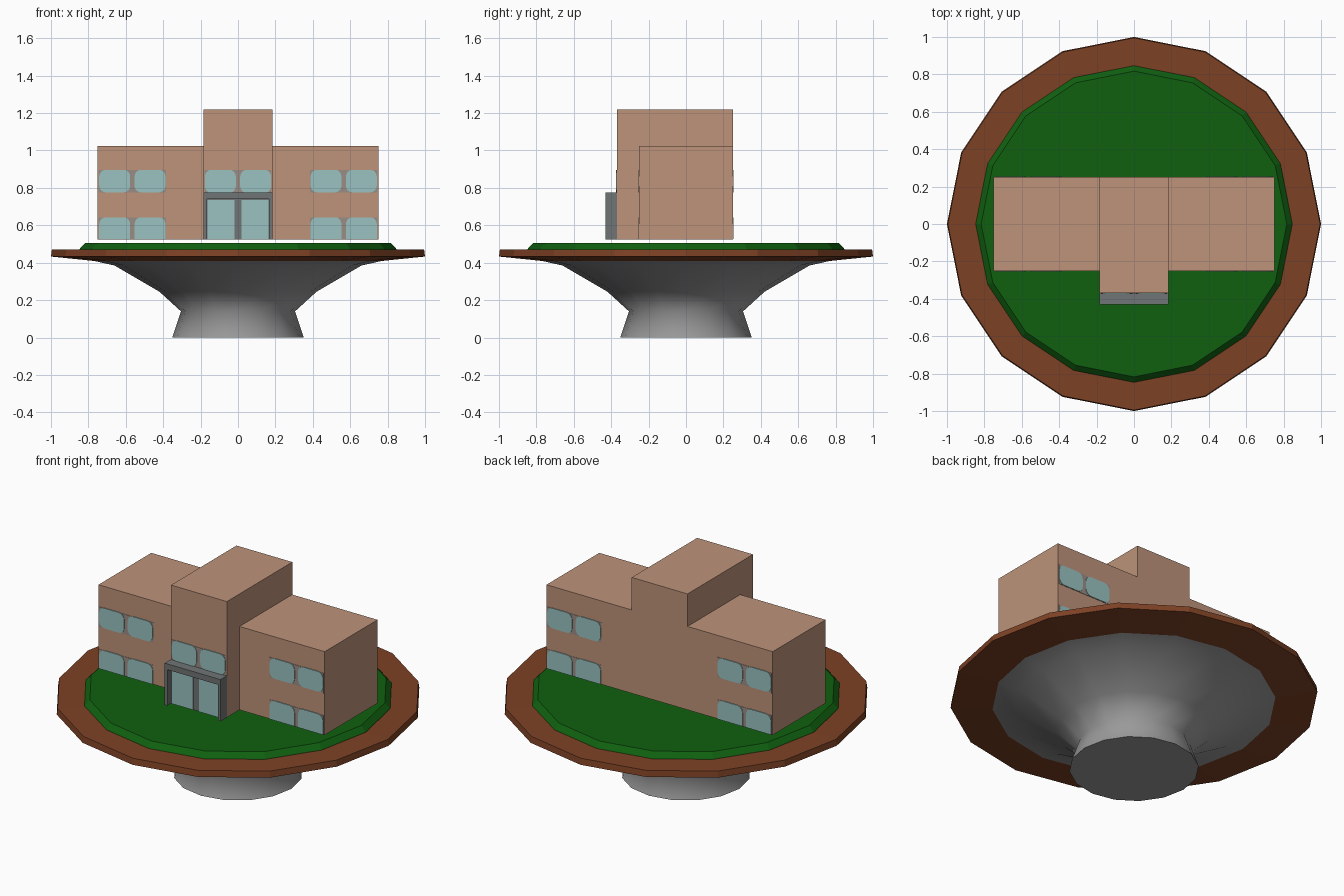
import bpy, bmesh, math

if "Cube" in bpy.data.objects:
    bpy.data.objects.remove(bpy.data.objects["Cube"])


def material(name, rgb):
    m = bpy.data.materials.new(name)
    m.diffuse_color = (*rgb, 1)
    m.use_nodes = True
    m.node_tree.nodes["Principled BSDF"].inputs["Base Color"].default_value = m.diffuse_color
    return m


STONE = material("grey stone", (0.32, 0.32, 0.32))
EARTH = material("brown earth", (0.205, 0.053, 0.018))
GRASS = material("green grass", (0.005, 0.117, 0.005))
WALL = material("tan wall", (0.51, 0.292, 0.194))
FRAME = material("window surround", (0.33, 0.27, 0.235))
GLASS = material("pale teal glass", (0.32, 0.54, 0.53))
METAL = material("grey porch", (0.165, 0.178, 0.178))


def finish(bm, name, mat):
    bmesh.ops.recalc_face_normals(bm, faces=bm.faces)
    me = bpy.data.meshes.new(name)
    bm.to_mesh(me)
    bm.free()
    me.materials.append(mat)
    ob = bpy.data.objects.new(name, me)
    bpy.context.collection.objects.link(ob)
    return ob


def lathe(name, profile, mat, sides=16):
    """Turn (radius, z) points round the z axis, capped at both ends."""
    bm = bmesh.new()
    rings = [[bm.verts.new((r * math.cos(2 * math.pi * i / sides),
                            r * math.sin(2 * math.pi * i / sides), z))
              for i in range(sides)] for r, z in profile]
    for a, b in zip(rings, rings[1:]):
        for i in range(sides):
            j = (i + 1) % sides
            bm.faces.new((a[i], a[j], b[j], b[i]))
    bm.faces.new(rings[0])
    bm.faces.new(rings[-1])
    return finish(bm, name, mat)


def prism(name, outline, y0, y1, mat):
    """Extrude an (x, z) outline from y0 to y1."""
    bm = bmesh.new()
    face = bm.faces.new([bm.verts.new((x, y0, z)) for x, z in outline])
    ext = bmesh.ops.extrude_face_region(bm, geom=[face])
    for v in ext["geom"]:
        if isinstance(v, bmesh.types.BMVert):
            v.co.y = y1
    return finish(bm, name, mat)


def box(name, x0, x1, y0, y1, z0, z1, mat):
    return prism(name, [(x0, z0), (x1, z0), (x1, z1), (x0, z1)], y0, y1, mat)


def rounded(x0, x1, z0, z1, r, flat_bottom=False):
    pts = []
    for cx, cz, start in ((x1 - r, z1 - r, 0), (x0 + r, z1 - r, 90),
                          (x0 + r, z0 + r, 180), (x1 - r, z0 + r, 270)):
        if flat_bottom and start >= 180:
            pts.append((x0 if start == 180 else x1, z0))
            continue
        for k in range(5):
            a = math.radians(start + 22.5 * k)
            pts.append((cx + r * math.cos(a), cz + r * math.sin(a)))
    return pts


# floating island: pedestal, earth rim, lawn
pedestal = lathe("pedestal", [(0.352, 0), (0.305, 0.14), (0.42, 0.245),
                              (0.66, 0.385), (0.78, 0.412)], STONE)
bpy.context.view_layer.objects.active = pedestal
pedestal.select_set(True)
bpy.ops.object.shade_smooth_by_angle(angle=math.radians(75))
lathe("earth_rim", [(0.775, 0.41), (1.0, 0.433), (0.995, 0.47), (0.84, 0.472)], EARTH)
lathe("lawn", [(0.848, 0.469), (0.845, 0.476), (0.817, 0.505)], GRASS)

# building: tower and two wings, just above the lawn
Z = 0.525
box("tower", -0.185, 0.185, -0.37, 0.25, Z, 1.22, WALL)
for side, s in (("left", -1), ("right", 1)):
    box(side + "_wing", *sorted((s * 0.185, s * 0.75)), -0.25, 0.25, Z, 1.025, WALL)


def window_pair(name, cx, w, wall_y, direction, z0, z1, flat_bottom):
    """Thin surround plate with two rounded panes; direction is the outward y."""
    back = wall_y - direction * 0.001
    box(name + "_surround", cx - w / 2, cx + w / 2, back,
        wall_y + direction * 0.002, z0, z1 - 0.002, FRAME)
    for tag, s in (("a", -1), ("b", 1)):
        x0, x1 = sorted((cx + s * 0.012, cx + s * (w / 2 - 0.003)))
        prism(name + "_pane_" + tag, rounded(x0, x1, z0 + 0.001, z1, 0.035, flat_bottom),
              back, wall_y + direction * 0.005, GLASS)


# wing windows, front and back, two floors
for side, s in (("left", -1), ("right", 1)):
    for facing, y, d in (("front", -0.25, -1), ("back", 0.25, 1)):
        window_pair(f"{side}_{facing}_upper", s * 0.565, 0.36, y, d, 0.775, 0.897, False)
        window_pair(f"{side}_{facing}_lower", s * 0.565, 0.36, y, d, Z, 0.643, True)
window_pair("tower_upper", 0, 0.36, -0.37, -1, 0.772, 0.897, False)

# porch: open frame with recessed double doors
prism("porch_frame", [(-0.185, Z), (-0.185, 0.775), (0.185, 0.775), (0.185, Z),
                      (0.167, Z), (0.167, 0.74), (-0.167, 0.74), (-0.167, Z)],
      -0.43, -0.368, METAL)
box("door_backing", -0.17, 0.17, -0.392, -0.368, Z, 0.745, METAL)
for tag, s in (("left", -1), ("right", 1)):
    box(tag + "_door_glass", *sorted((s * 0.02, s * 0.163)), -0.396, -0.39, Z, 0.735, GLASS)
